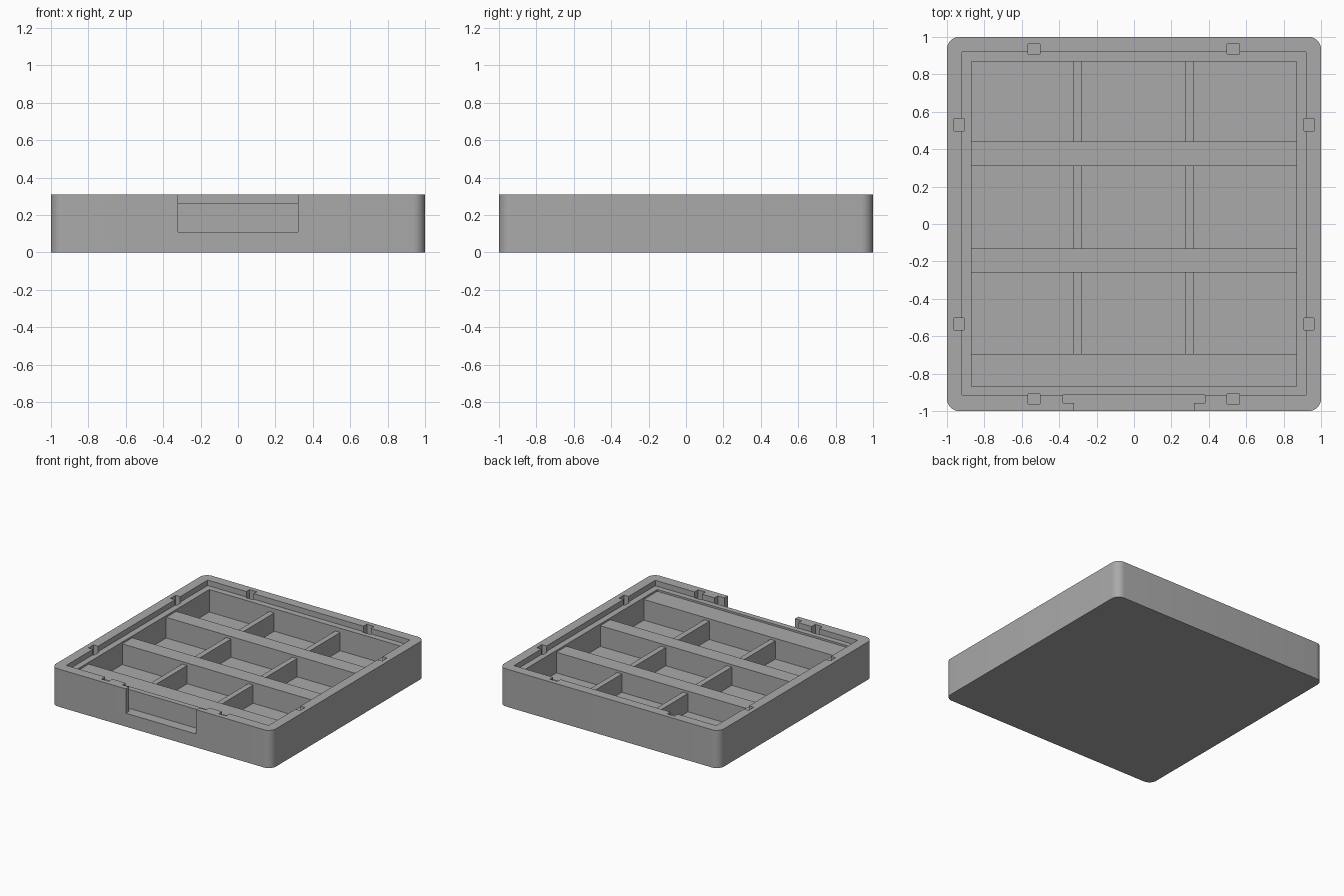
import bpy, bmesh, math

if "Cube" in bpy.data.objects:
    bpy.data.objects.remove(bpy.data.objects["Cube"])

grey = bpy.data.materials.new("plain grey")
grey.diffuse_color = (0.4, 0.4, 0.4, 1)
grey.use_nodes = True
grey.node_tree.nodes["Principled BSDF"].inputs["Base Color"].default_value = grey.diffuse_color

TOP, RING, STRIP, DIVIDER, FLOOR, LATCH = 0.31, 0.265, 0.25, 0.23, 0.08, 0.11
ABOVE = 0.5


def prism(name, outline, z0, z1):
    bm = bmesh.new()
    face = bm.faces.new([bm.verts.new((x, y, z0)) for x, y in outline])
    ext = bmesh.ops.extrude_face_region(bm, geom=[face])
    for v in ext["geom"]:
        if isinstance(v, bmesh.types.BMVert):
            v.co.z = z1
    bmesh.ops.recalc_face_normals(bm, faces=bm.faces)
    mesh = bpy.data.meshes.new(name)
    bm.to_mesh(mesh)
    bm.free()
    mesh.materials.append(grey)
    obj = bpy.data.objects.new(name, mesh)
    bpy.context.collection.objects.link(obj)
    return obj


# Tray body: a block with rounded upright corners
R = 0.065
outline = []
for k, (sx, sy) in enumerate([(1, 1), (-1, 1), (-1, -1), (1, -1)]):
    for i in range(9):
        a = math.radians(90 * k + i * 11.25)
        outline.append((sx * (1 - R) + R * math.cos(a), sy * (1 - R) + R * math.sin(a)))
tray = prism("storage_tray", outline, 0, TOP)


def cut(x0, x1, y0, y1, z):
    """Sink a box-shaped pocket into the tray down to height z."""
    cutter = prism("cutter", [(x0, y0), (x1, y0), (x1, y1), (x0, y1)], z, ABOVE)
    cutter.hide_render = True
    mod = tray.modifiers.new("pocket", 'BOOLEAN')
    mod.operation = 'DIFFERENCE'
    mod.solver = 'EXACT'
    mod.object = cutter
    bpy.context.view_layer.objects.active = tray
    bpy.ops.object.modifier_apply(modifier=mod.name)
    bpy.data.objects.remove(cutter)


# Lid recess and the sunken label strips
cut(-0.92, 0.92, -0.915, 0.92, RING)
cut(-0.87, 0.87, -0.87, 0.87, STRIP)

# Three rows of three compartments, with lower dividers between them
for y0, y1 in [(0.44, 0.87), (-0.13, 0.31), (-0.695, -0.26)]:
    for x0, x1 in [(-0.87, -0.325), (-0.28, 0.275), (0.32, 0.87)]:
        cut(x0, x1, y0, y1, FLOOR)
    for x in (-0.3025, 0.2975):
        cut(x - 0.0235, x + 0.0235, y0, y1, DIVIDER)

# Catch slots in all four walls
for s in (-1, 1):
    for t in (-0.535, 0.53):
        lo, hi = sorted((s * 0.91, s * 0.962))
        cut(lo, hi, t - 0.033, t + 0.033, 0.2)
        cut(t - 0.033, t + 0.033, lo, hi, 0.2)

# T-shaped latch opening at the front
cut(-0.38, 0.38, -0.957, -0.915, LATCH)
cut(-0.32, 0.32, -1.1, -0.95, LATCH)

# Smooth the rounded corners, keep the rest sharp
bpy.ops.object.select_all(action='DESELECT')
tray.select_set(True)
bpy.context.view_layer.objects.active = tray
bpy.ops.object.shade_smooth_by_angle(angle=math.radians(30))
